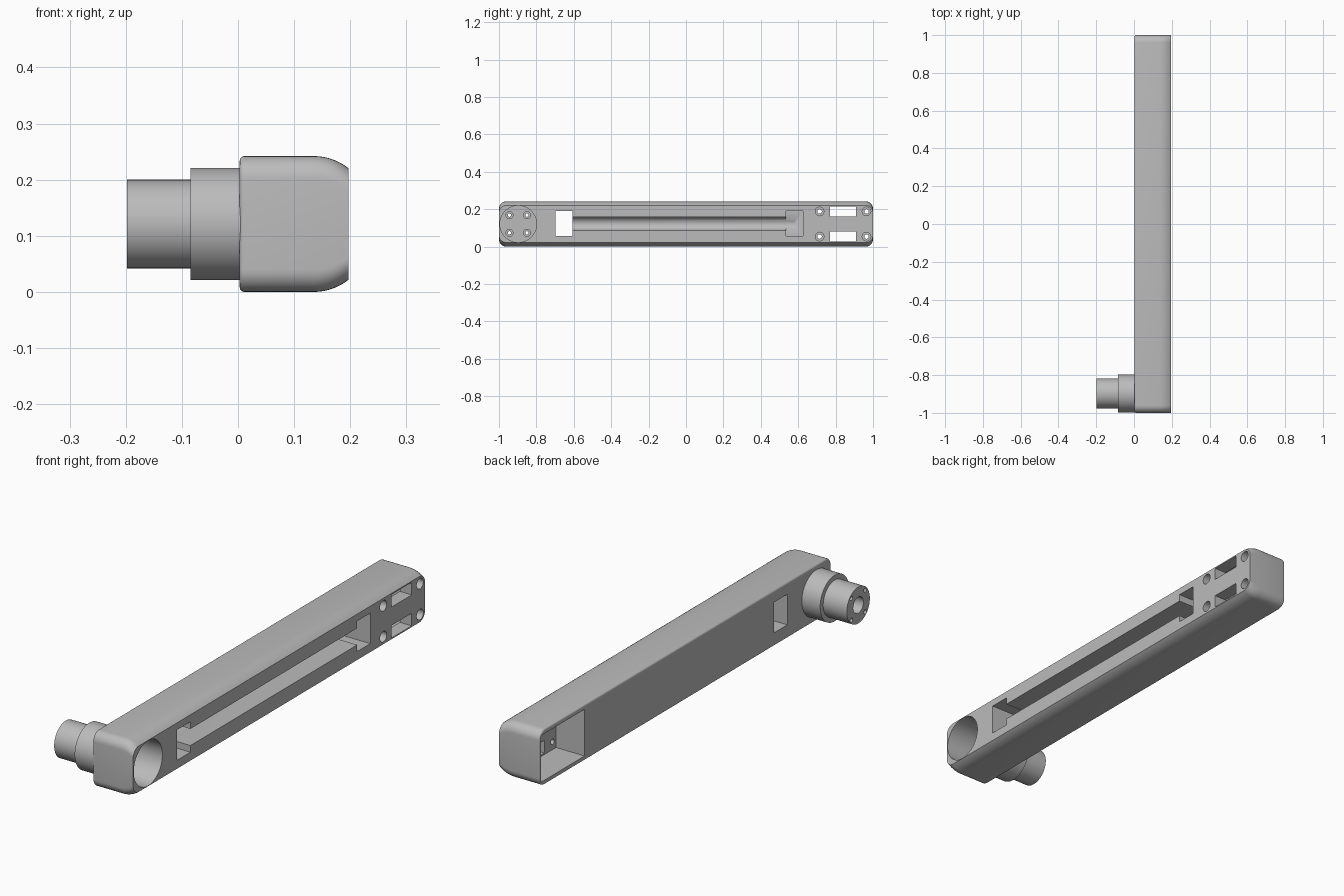
import bpy, bmesh
from math import sin, cos, pi, radians
from mathutils import Matrix

old = bpy.data.objects.get("Cube")
if old:
    bpy.data.objects.remove(old)

grey = bpy.data.materials.new("satin grey")
grey.use_nodes = True
grey.diffuse_color = (0.5, 0.5, 0.5, 1)
grey.node_tree.nodes["Principled BSDF"].inputs["Base Color"].default_value = (0.5, 0.5, 0.5, 1)

MID = 0.121        # height of the centre line
PIVOT = -0.897     # y of the shaft axis
FACE = 0.197       # x of the slotted face


def finish(name, bm):
    bmesh.ops.recalc_face_normals(bm, faces=bm.faces)
    mesh = bpy.data.meshes.new(name)
    bm.to_mesh(mesh)
    bm.free()
    mesh.materials.append(grey)
    obj = bpy.data.objects.new(name, mesh)
    bpy.context.collection.objects.link(obj)
    return obj


def block(x, y, z):
    bm = bmesh.new()
    bmesh.ops.create_cube(bm, size=1)
    for v in bm.verts:
        v.co = [lo + (c + 0.5) * (hi - lo) for c, (lo, hi) in zip(v.co, (x, y, z))]
    return finish("block_cutter", bm)


def rod(name, x0, x1, y, z, r, sides=32):
    bm = bmesh.new()
    place = Matrix.Translation(((x0 + x1) / 2, y, z)) @ Matrix.Rotation(pi / 2, 4, "Y")
    bmesh.ops.create_cone(bm, cap_ends=True, segments=sides, radius1=r, radius2=r,
                          depth=x1 - x0, matrix=place)
    return finish(name, bm)


def combine(target, tool, operation="DIFFERENCE"):
    mod = target.modifiers.new(operation.lower(), "BOOLEAN")
    mod.operation, mod.solver, mod.object = operation, "EXACT", tool
    bpy.context.view_layer.objects.active = target
    bpy.ops.object.modifier_apply(modifier=mod.name)
    bpy.data.objects.remove(tool)


def smooth(obj):
    bpy.ops.object.select_all(action="DESELECT")
    obj.select_set(True)
    bpy.context.view_layer.objects.active = obj
    bpy.ops.object.shade_smooth_by_angle(angle=radians(30))


# Arm body: rounded rectangles lofted along x, as (x, end inset, top inset)
fillet = 0.008
sections = []
for i in range(5):
    a = i / 4 * pi / 2
    inset = fillet * (1 - sin(a))
    sections.append((0.003 + fillet * (1 - cos(a)), inset, inset))
for i in range(9):
    t = i / 8
    sections.append((0.135 + (FACE - 0.135) * t, 0, 0.1 - (0.01 - (0.062 * t) ** 2) ** 0.5))

bm = bmesh.new()
rings = []
for x, end, top in sections:
    r = 0.04 - end
    ring = []
    for q, (sy, sz) in enumerate(((1, 1), (-1, 1), (-1, -1), (1, -1))):
        for k in range(9):
            a = (q + k / 8) * pi / 2
            y = sy * (1 - end - r) + r * cos(a)
            z = MID + sz * (MID - top - r) + r * sin(a)
            ring.append(bm.verts.new((x, y, z)))
    rings.append(ring)
for a, b in zip(rings, rings[1:]):
    for i in range(len(a)):
        j = (i + 1) % len(a)
        bm.faces.new((a[i], a[j], b[j], b[i]))
bm.faces.new(rings[0])
bm.faces.new(rings[-1])
arm = finish("arm_body", bm)

# Bore over the shaft, through window, blind pocket and long channel
combine(arm, rod("bore", -0.1, 0.3, PIVOT, MID, 0.098, 64))
combine(arm, block((-0.1, 0.3), (-0.698, -0.607), (0.058, 0.19)))
combine(arm, block((0.06, 0.3), (0.535, 0.625), (0.058, 0.19)))
combine(arm, block((0.09, 0.3), (-0.65, 0.58), (0.087, 0.159)))
channel = rod("channel", -0.615, 0.615, 0, 0, 0.036)
channel.data.transform(Matrix.Translation((0.0901, -0.035, 0.123)) @ Matrix.Rotation(pi / 2, 4, "Z"))
combine(arm, channel)

# Open cavity at the back end, leaving a mounting plate
combine(arm, block((-0.1, 0.14), (0.69, 0.988), (0.02, 0.222)))
for side in (-1, 1):
    z = MID + side * 0.067
    combine(arm, block((0.1, 0.3), (0.77, 0.908), (z - 0.027, z + 0.027)))
    for y in (0.714, 0.965):
        combine(arm, rod("screw_hole", 0.1, 0.3, y, z, 0.012))
        combine(arm, rod("counterbore", 0.165, 0.3, y, z, 0.023))
smooth(arm)

# Stepped pivot shaft, with its flange closing the bore
shaft = rod("pivot_shaft", -0.198, -0.05, PIVOT, MID, 0.079, 64)
combine(shaft, rod("flange", -0.085, 0.01, PIVOT, MID, 0.1, 64), "UNION")
combine(shaft, rod("centre_hole", -0.3, -0.06, PIVOT, MID, 0.035))
for sy in (-1, 1):
    for sz in (-1, 1):
        y, z = PIVOT + sy * 0.047, MID + sz * 0.047
        combine(shaft, rod("bolt_hole", -0.3, 0.1, y, z, 0.009, 16))
        combine(shaft, rod("bolt_recess", -0.03, 0.1, y, z, 0.019, 24))
smooth(shaft)
